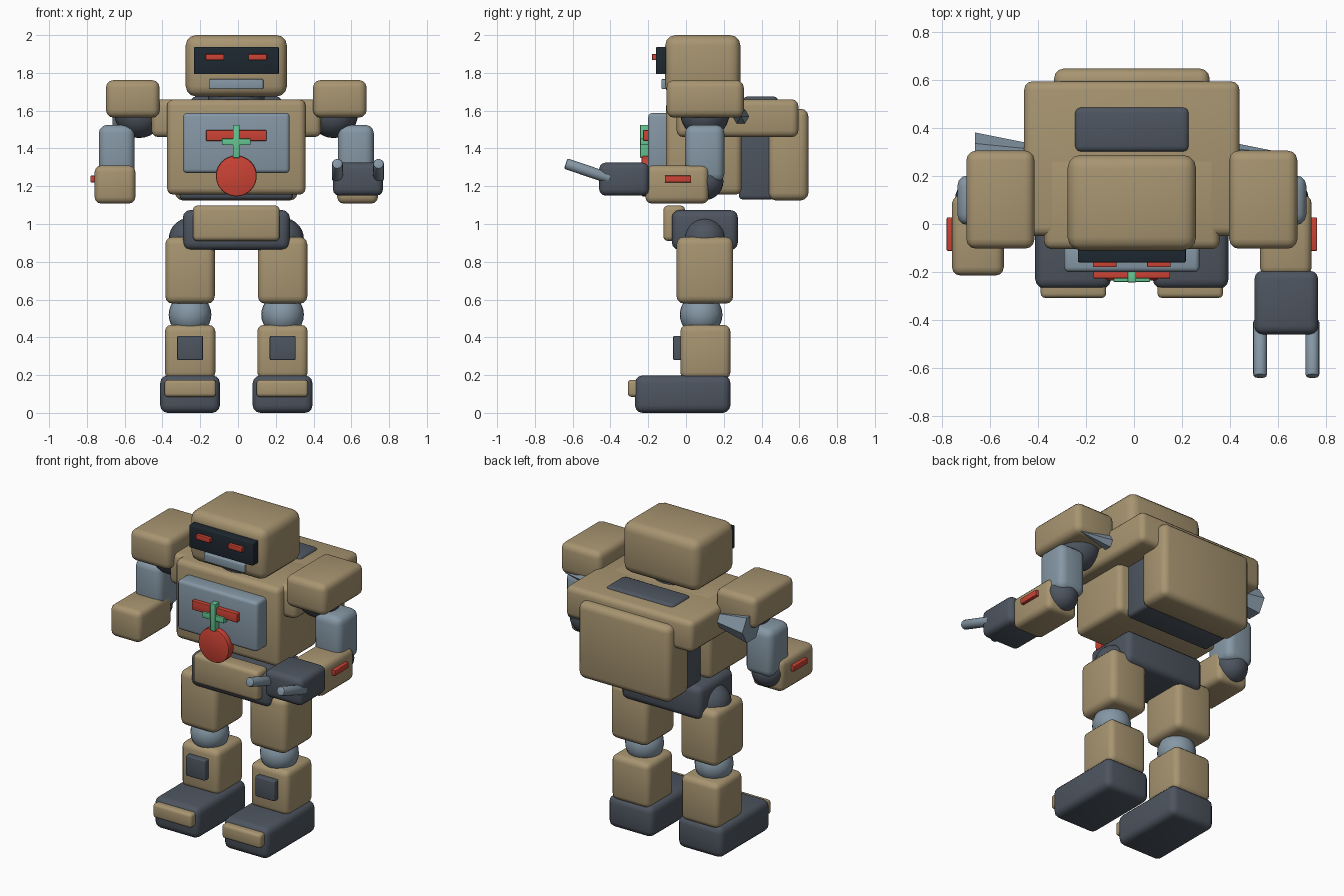
import bpy, bmesh, math
from mathutils import Matrix, Vector

if "Cube" in bpy.data.objects:
    bpy.data.objects.remove(bpy.data.objects["Cube"])

CX = -0.009  # symmetry plane of the body


def material(name, rgb):
    m = bpy.data.materials.new(name)
    m.diffuse_color = (*rgb, 1)
    m.use_nodes = True
    m.node_tree.nodes["Principled BSDF"].inputs["Base Color"].default_value = m.diffuse_color
    return m


TAN = material("tan armour", (0.39, 0.30, 0.165))
DARK = material("dark slate", (0.075, 0.09, 0.115))
STEEL = material("blue grey steel", (0.235, 0.31, 0.375))
RED = material("signal red", (0.60, 0.055, 0.035))
GREEN = material("mint green", (0.13, 0.56, 0.28))
VISOR = material("visor black", (0.013, 0.021, 0.030))


def finish(name, bm, mat, smooth=True):
    me = bpy.data.meshes.new(name)
    bm.to_mesh(me)
    bm.free()
    me.materials.append(mat)
    ob = bpy.data.objects.new(name, me)
    bpy.context.collection.objects.link(ob)
    if smooth:
        bpy.ops.object.select_all(action='DESELECT')
        ob.select_set(True)
        bpy.context.view_layer.objects.active = ob
        bpy.ops.object.shade_smooth_by_angle(angle=math.radians(40))
    return ob


def box(name, mat, x, y, z, bevel=0.03):
    """Rounded box; x, y, z are (min, max) with x relative to the symmetry plane."""
    bm = bmesh.new()
    bmesh.ops.create_cube(bm, size=1)
    for v in bm.verts:
        v.co = Vector((CX + (x[0] + x[1]) / 2 + v.co.x * (x[1] - x[0]),
                       (y[0] + y[1]) / 2 + v.co.y * (y[1] - y[0]),
                       (z[0] + z[1]) / 2 + v.co.z * (z[1] - z[0])))
    if bevel:
        bmesh.ops.bevel(bm, geom=bm.edges[:], offset=bevel, segments=3,
                        profile=0.5, affect='EDGES')
    return finish(name, bm, mat)


def ball(name, mat, x, y, z, r):
    bm = bmesh.new()
    bmesh.ops.create_uvsphere(bm, u_segments=24, v_segments=14, radius=r)
    bmesh.ops.translate(bm, verts=bm.verts, vec=(CX + x, y, z))
    return finish(name, bm, mat)


def rod(name, mat, a, b, r1, r2=None, sides=24, bevel=0, smooth=True):
    """Cylinder or cone from point a to point b."""
    a, b = Vector(a), Vector(b)
    d = b - a
    bm = bmesh.new()
    bmesh.ops.create_cone(bm, cap_ends=True, segments=sides, radius1=r1,
                          radius2=r1 if r2 is None else r2, depth=d.length)
    if bevel:
        rims = [e for e in bm.edges if abs(e.verts[0].co.z - e.verts[1].co.z) < 1e-5]
        bmesh.ops.bevel(bm, geom=rims, offset=bevel, segments=2,
                        profile=0.5, affect='EDGES')
    rot = Vector((0, 0, 1)).rotation_difference(d).to_matrix().to_4x4()
    bm.transform(Matrix.Translation((a + b) / 2 + Vector((CX, 0, 0))) @ rot)
    return finish(name, bm, mat, smooth)


def span(s, inner, outer):
    return tuple(sorted((s * inner, s * outer)))


# Head with visor, eyes and mouth
box("head", TAN, (-0.268, 0.268), (-0.11, 0.288), (1.675, 2.0), 0.055)
box("visor", VISOR, (-0.225, 0.225), (-0.16, -0.09), (1.793, 1.937), 0.006)
box("mouth", STEEL, (-0.143, 0.143), (-0.13, -0.09), (1.714, 1.767), 0.006)
rod("neck", DARK, (0, 0.09, 1.62), (0, 0.09, 1.71), 0.15)

# Torso, shoulder yoke and backpack
box("torso", TAN, (-0.367, 0.367), (-0.105, 0.295), (1.155, 1.66), 0.035)
box("yoke", TAN, (-0.449, 0.449), (-0.05, 0.595), (1.46, 1.66), 0.035)
box("top_hatch", DARK, (-0.239, 0.239), (0.30, 0.488), (1.62, 1.675), 0.025)
box("backpack_core", DARK, (-0.30, 0.30), (0.28, 0.47), (1.13, 1.58), 0.02)
box("backpack_plate", TAN, (-0.324, 0.324), (0.435, 0.648), (1.125, 1.61), 0.04)

# Chest emblem
box("chest_plate", STEEL, (-0.282, 0.282), (-0.20, -0.08), (1.27, 1.587), 0.02)
box("chest_bar", RED, (-0.16, 0.16), (-0.227, -0.19), (1.44, 1.497), 0.004)
rod("chest_disc", RED, (0, -0.235, 1.254), (0, -0.18, 1.254), 0.108, sides=32, bevel=0.008)
box("cross_upright", GREEN, (-0.018, 0.018), (-0.243, -0.2), (1.35, 1.524), 0.003)
box("cross_arm", GREEN, (-0.076, 0.076), (-0.241, -0.2), (1.418, 1.452), 0.003)

# Pelvis
box("pelvis", DARK, (-0.283, 0.283), (-0.075, 0.275), (0.862, 1.074), 0.04)
box("belt_plate", TAN, (-0.23, 0.23), (-0.12, -0.005), (0.91, 1.098), 0.025)

# Parts on both sides
for s, side in ((-1, "left"), (1, "right")):
    box("eye_" + side, RED, span(s, 0.064, 0.162), (-0.18, -0.15), (1.868, 1.9), 0.004)

    # Leg
    ball("hip_" + side, DARK, s * 0.245, 0.1, 0.92, 0.113)
    box("thigh_" + side, TAN, span(s, 0.114, 0.376), (-0.05, 0.25), (0.578, 0.932), 0.04)
    ball("knee_" + side, STEEL, s * 0.245, 0.08, 0.52, 0.113)
    box("shin_" + side, TAN, span(s, 0.111, 0.378), (-0.03, 0.235), (0.18, 0.466), 0.035)
    box("shin_plate_" + side, DARK, span(s, 0.177, 0.313), (-0.068, -0.01), (0.28, 0.407), 0.006)
    box("foot_" + side, DARK, span(s, 0.087, 0.403), (-0.27, 0.235), (0.0, 0.198), 0.04)
    box("toe_cap_" + side, TAN, span(s, 0.107, 0.38), (-0.308, -0.22), (0.085, 0.175), 0.018)

    # Arm
    box("pauldron_" + side, TAN, span(s, 0.406, 0.69), (-0.103, 0.306), (1.563, 1.762), 0.04)
    ball("shoulder_" + side, DARK, s * 0.515, 0.1, 1.585, 0.13)
    box("upper_arm_" + side, STEEL, span(s, 0.538, 0.728), (-0.005, 0.203), (1.22, 1.525), 0.045)
    ball("elbow_" + side, DARK, s * 0.64, 0.1, 1.225, 0.098)
    box("forearm_" + side, TAN, span(s, 0.534, 0.75), (-0.215, 0.12), (1.108, 1.31), 0.035)
    box("forearm_stripe_" + side, RED, span(s, 0.73, 0.772), (-0.112, 0.027), (1.22, 1.256), 0.004)

    # Faceted spike behind the shoulder, both pointing the same way
    spike = rod("shoulder_spike_" + side, STEEL, (s * 0.43 - 0.225, 0.29, 1.57),
                (s * 0.43 + 0.235, 0.29, 1.57), 0.092, 0.0, sides=6, smooth=False)

# Right gripper with two raised prongs
box("gripper", DARK, (0.511, 0.777), (-0.46, -0.195), (1.15, 1.325), 0.035)
for i, x in enumerate((0.535, 0.753)):
    rod("gripper_prong_%d" % (i + 1), STEEL, (x, -0.40, 1.24), (x, -0.637, 1.32),
        0.029, sides=16, bevel=0.01)
